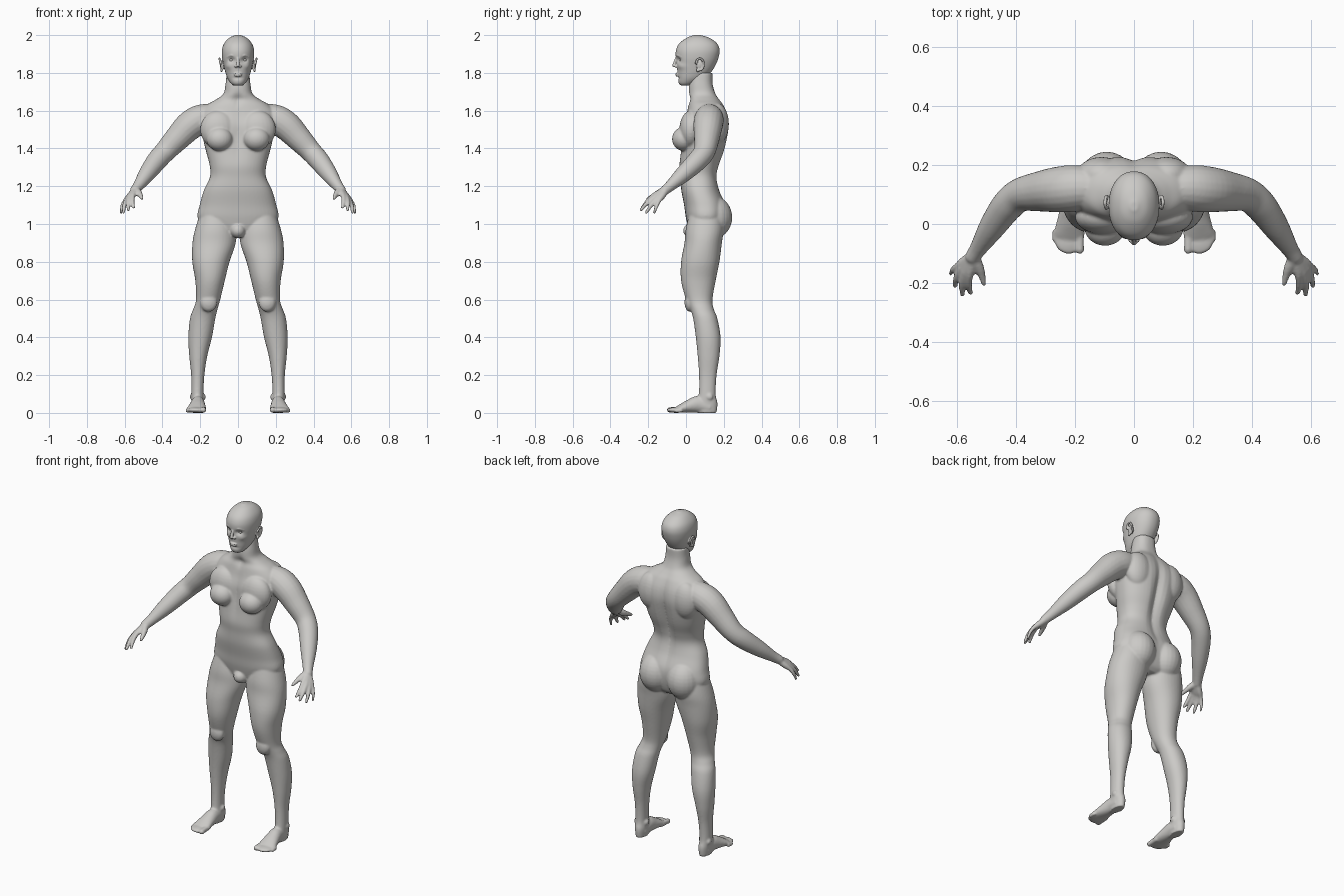
import bpy, bmesh, math
from mathutils import Vector, Matrix

cube = bpy.data.objects.get("Cube")
if cube:
    bpy.data.objects.remove(cube)

clay = bpy.data.materials.new("warm_grey_clay")
clay.use_nodes = True
clay.diffuse_color = (0.6, 0.59, 0.57, 1)
shader = clay.node_tree.nodes["Principled BSDF"]
shader.inputs["Base Color"].default_value = clay.diffuse_color
shader.inputs["Roughness"].default_value = 0.7


def spline(rows, steps=5):
    """Smooth curve through rows of numbers."""
    rows = [Vector(r) for r in rows]
    out = []
    for i in range(len(rows) - 1):
        p, q = rows[i], rows[i + 1]
        a = (q - rows[i - 1]) / 2 if i else q - p
        b = (rows[i + 2] - p) / 2 if i + 2 < len(rows) else q - p
        for k in range(steps):
            t = k / steps
            out.append(p * (2*t**3 - 3*t**2 + 1) + a * (t**3 - 2*t**2 + t)
                       + q * (3*t**2 - 2*t**3) + b * (t**3 - t**2))
    return out + [rows[-1]]


def skin(bm, rings):
    """Closed surface over a row of rings; returns its vertices."""
    rings = [[bm.verts.new(p) for p in ring] for ring in rings]
    n = len(rings[0])
    for lower, upper in zip(rings, rings[1:]):
        for i in range(n):
            j = (i + 1) % n
            bm.faces.new((lower[i], lower[j], upper[j], upper[i]))
    bm.faces.new(rings[0][::-1])
    bm.faces.new(rings[-1])
    return [v for ring in rings for v in ring]


def stack(bm, rows, side=1, power=2.3, n=48):
    """Level sections: height, x from, x to, y from, y to."""
    def bend(c):
        return math.copysign(abs(c) ** (2 / power), c)
    rings = []
    for z, x0, x1, y0, y1 in spline(rows):
        ring = []
        for i in range(n):
            a = math.tau * i / n
            ring.append((side * ((x0 + x1) / 2 + (x1 - x0) / 2 * bend(math.cos(a))),
                         (y0 + y1) / 2 + (y1 - y0) / 2 * bend(math.sin(a)), z))
        rings.append(ring)
    return skin(bm, rings)


def tube(bm, rows, side=1, n=20):
    """Rounded limb along a path: x, y, z, radius across, radius up."""
    path = spline(rows)
    rings = []
    for i, row in enumerate(path):
        before, after = path[max(i - 1, 0)], path[min(i + 1, len(path) - 1)]
        along = (Vector(after[:3]) - Vector(before[:3])).normalized()
        across = along.cross(Vector((0, 0, 1))).normalized()
        up = across.cross(along)
        ring = []
        for k in range(n):
            a = math.tau * k / n
            p = Vector(row[:3]) + across * row[3] * math.cos(a) + up * row[4] * math.sin(a)
            ring.append((side * p.x, p.y, p.z))
        rings.append(ring)
    skin(bm, rings)
    blob(bm, path[-1][:3], (path[-1][3], path[-1][3], path[-1][4]), side)


def blob(bm, centre, radii, side=1):
    x, y, z = centre
    where = Matrix.Translation((side * x, y, z)) @ Matrix.Diagonal((*radii, 1))
    bmesh.ops.create_uvsphere(bm, u_segments=24, v_segments=16, radius=1, matrix=where)


def push(verts, centre, spread, move):
    """Soft sculpting stroke."""
    for v in verts:
        d = sum(((a - b) / s) ** 2 for a, b, s in zip(v.co, centre, spread))
        v.co += Vector(move) * math.exp(-d)


def finish(bm, name, voxel=0, smooth=0):
    bmesh.ops.recalc_face_normals(bm, faces=bm.faces)
    mesh = bpy.data.meshes.new(name)
    bm.to_mesh(mesh)
    bm.free()
    mesh.materials.append(clay)
    for poly in mesh.polygons:
        poly.use_smooth = True
    obj = bpy.data.objects.new(name, mesh)
    bpy.context.collection.objects.link(obj)
    if voxel:
        blend = obj.modifiers.new("blend_parts", "REMESH")
        blend.mode, blend.voxel_size, blend.use_smooth_shade = "VOXEL", voxel, True
        soften = obj.modifiers.new("soften", "SMOOTH")
        soften.factor, soften.iterations = 0.5, smooth


# Torso and neck: height, half width, front, back
body = bmesh.new()
torso = [(.93, .09, .05, .16), (.96, .16, .02, .19), (1.03, .213, 0, .21), (1.1, .203, -.01, .21),
         (1.18, .18, -.025, .178), (1.25, .148, -.03, .165), (1.31, .15, -.036, .178),
         (1.38, .168, -.03, .203), (1.45, .185, -.025, .22), (1.52, .2, -.02, .23),
         (1.58, .205, 0, .222), (1.63, .165, .012, .2), (1.66, .115, .02, .178),
         (1.69, .077, .014, .158), (1.74, .066, .016, .142), (1.8, .06, .03, .14)]
trunk = stack(body, [(z, -w, w, f, b) for z, w, f, b in torso])
push(trunk, (0, .21, 1.38), (.028, .08, .22), (0, -.028, 0))
push(trunk, (0, -.03, 1.48), (.03, .06, .12), (0, .012, 0))
push(trunk, (0, .01, 1.66), (.02, .04, .03), (0, .012, 0))
blob(body, (0, .03, .965), (.04, .045, .04))

leg = [(1.1, .05, .185, .03, .19), (.98, .016, .225, 0, .2), (.9, .012, .241, -.008, .19),
       (.8, .045, .242, -.026, .177), (.7, .07, .226, -.026, .157), (.6, .094, .222, 0, .14),
       (.55, .108, .237, .022, .147), (.5, .12, .254, .038, .166), (.4, .138, .263, .052, .183),
       (.3, .163, .258, .062, .177), (.2, .178, .248, .069, .162), (.1, .183, .247, .068, .157),
       (.05, .18, .245, .055, .167), (0, .185, .24, .06, .162)]
arm = [(.08, .12, 1.585, .05), (.18, .122, 1.56, .076), (.25, .117, 1.525, .078),
       (.32, .11, 1.455, .068), (.385, .098, 1.385, .057), (.43, .06, 1.335, .054),
       (.48, -.01, 1.268, .045), (.525, -.08, 1.205, .03), (.545, -.11, 1.18, .026)]
foot = [(.212, .13, .03, .033, .03), (.212, .07, .045, .036, .045), (.215, .02, .036, .043, .036),
        (.219, -.03, .022, .052, .022), (.221, -.052, .015, .05, .015)]
# Fingers: knuckle, tip, thickness
fingers = [((.556, -.172, 1.15), (.553, -.232, 1.088), .0115),
           ((.574, -.17, 1.14), (.581, -.238, 1.075), .012),
           ((.588, -.158, 1.13), (.606, -.21, 1.062), .0115),
           ((.598, -.142, 1.123), (.62, -.168, 1.06), .01)]

for side in (1, -1):
    stack(body, leg, side, 2.1, 36)
    blob(body, (.092, .14, 1.035), (.098, .105, .115), side)      # seat
    blob(body, (.098, -.012, 1.45), (.07, .062, .063), side)      # chest
    blob(body, (.105, .025, 1.5), (.095, .06, .1), side)
    blob(body, (.11, .165, 1.53), (.085, .062, .11), side)        # shoulder blade
    blob(body, (.155, .02, .585), (.045, .028, .05), side)        # kneecap
    for x, y in ((.183, .115), (.243, .125)):                     # ankle bones
        blob(body, (x, y, .085), (.012, .018, .018), side)
    tube(body, [(x, y, z, r, r) for x, y, z, r in arm], side)
    # Hands
    for knuckle, tip, r in fingers:
        k, t = Vector(knuckle), Vector(tip)
        wrist = Vector((.54, -.105, 1.182)).lerp(k, .1)
        mid = k.lerp(t, .5) + Vector((.004, 0, .004))
        tube(body, [(*wrist, .02, .02), (*wrist.lerp(k, .6), .017, .017), (*k, r * 1.15, r * 1.15),
                    (*mid, r, r), (*t, r * .75, r * .75)], side, 12)
    tube(body, [(.54, -.115, 1.18, .02, .02), (.524, -.148, 1.163, .017, .017),
                (.514, -.178, 1.147, .0125, .0125), (.508, -.202, 1.135, .009, .009)], side, 12)
    # Feet and toes
    tube(body, foot, side)
    for i in range(5):
        x, r = .183 + .02 * i + (.004 if i else 0), .0155 if i == 0 else .0115
        tip = -.086 + .0022 * i * i
        tube(body, [(x, -.02, r + .004, r, r), (x, tip + .025, r + .002, r * .9, r),
                    (x, tip, r, r, r * .95)], side, 12)
finish(body, "body", .0058, 5)

# Head: height, half width, front, back
head = bmesh.new()
skull = [(1.733, .022, -.026, .02), (1.745, .038, -.038, .05), (1.77, .055, -.043, .1),
         (1.8, .066, -.045, .13), (1.84, .076, -.049, .156), (1.88, .084, -.054, .172),
         (1.92, .085, -.053, .178), (1.955, .074, -.036, .165), (1.985, .047, .003, .125),
         (2.001, .012, .045, .075)]
face = stack(head, [(z, -w, w, f, b) for z, w, f, b in skull], 1, 2.15, 80)
push(face, (0, -.05, 1.773), (.03, .03, .008), (0, .006, 0))
tube(head, [(0, -.046, 1.885, .007, .007), (0, -.056, 1.862, .008, .008),
            (0, -.063, 1.84, .01, .009)], 1, 12)
for z, w in ((1.796, .022), (1.786, .02)):                        # lips
    blob(head, (0, -.044, z), (w, .012, .0055))
for side in (1, -1):
    push(face, (side * .034, -.045, 1.868), (.018, .04, .013), (0, .016, 0))
    push(face, (side * .05, -.03, 1.835), (.02, .04, .015), (side * .004, -.004, 0))
    blob(head, (.011, -.053, 1.835), (.009, .01, .007), side)     # nostril
    tube(head, [(.012, -.047, 1.886, .005, .005), (.035, -.043, 1.893, .006, .005),
                (.057, -.024, 1.884, .004, .004)], side, 10)      # brow
    # Ears: rim and lobe
    rim = [(.092 + .006 * math.sin(a), .073 + .021 * math.cos(a), 1.845 + .031 * math.sin(a), .006, .006)
           for a in (math.radians(d) for d in range(-110, 171, 40))]
    tube(head, rim, side, 10)
    blob(head, (.082, .072, 1.842), (.011, .018, .027), side)
    blob(head, (.087, .062, 1.814), (.007, .009, .01), side)
finish(head, "head", .0035, 3)

# Eyes
for side, name in ((1, "left_eye"), (-1, "right_eye")):
    eye = bmesh.new()
    blob(eye, (.033, -.021, 1.868), (.015, .014, .0095), side)
    finish(eye, name)
